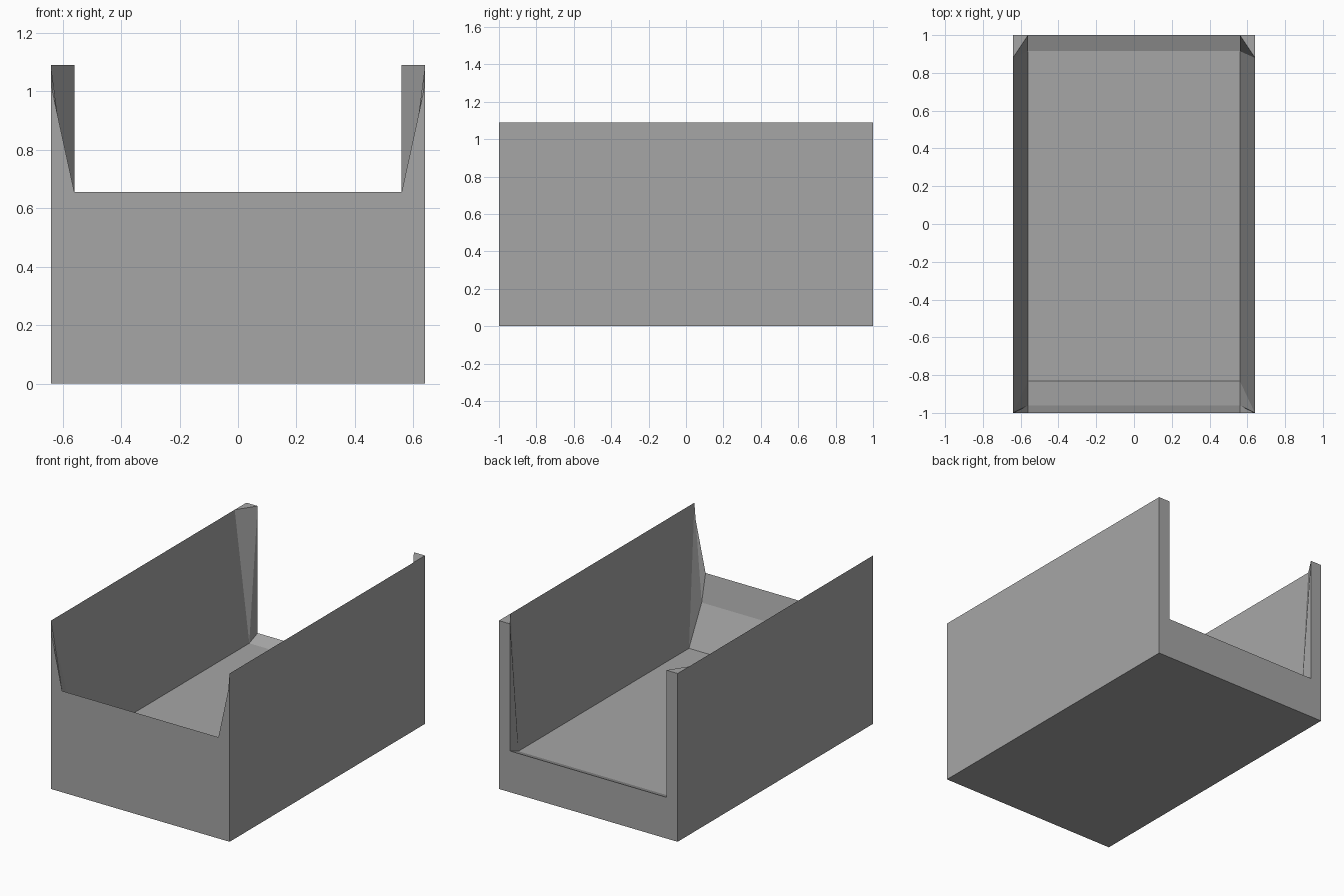
import bpy
import bmesh

cube = bpy.data.objects.get("Cube")
if cube:
    bpy.data.objects.remove(cube, do_unlink=True)

# Single grey material
grey = bpy.data.materials.new("plain grey")
grey.use_nodes = True
colour = (0.38, 0.38, 0.38, 1.0)
grey.diffuse_color = colour
bsdf = next(n for n in grey.node_tree.nodes if n.type == 'BSDF_PRINCIPLED')
bsdf.inputs["Base Color"].default_value = colour

HALF_W, INNER_W, HEIGHT = 0.64, 0.56, 1.09

# Channel profile along the length (y, z): front wall, floor, rear lip
profile = [(-1, 0.656), (-0.96, 0.48), (-0.83, 0.233), (0.915, 0.233), (1, 0.267)]

bm = bmesh.new()


def vert(x, y, z):
    return bm.verts.new((x, y, z))


def face(*verts):
    bm.faces.new(verts)


# Channel floor, one half
mid = [vert(0, y, z) for y, z in profile]
rim = [vert(INNER_W, y, z) for y, z in profile]
for i in range(len(profile) - 1):
    face(mid[i], rim[i], rim[i + 1], mid[i + 1])

# Outer block corners
mid_front, mid_back = vert(0, -1, 0), vert(0, 1, 0)
low_front, low_back = vert(HALF_W, -1, 0), vert(HALF_W, 1, 0)
top_front, top_back = vert(HALF_W, -1, HEIGHT), vert(HALF_W, 1, HEIGHT)

# Rear post and front shoulder points
post = vert(INNER_W, 1, HEIGHT)
taper = vert(HALF_W, 0.88, HEIGHT)
shoulder = vert(0.635, -1, 1.0)

# Outer faces
face(mid_front, low_front, top_front, shoulder, rim[0], mid[0])
face(mid_back, mid[4], rim[4], post, top_back, low_back)
face(mid_front, mid_back, low_back, low_front)
face(low_front, low_back, top_back, taper, top_front)
face(top_back, post, taper)

# Sloping inner wall with its flared ends
face(post, rim[4], rim[3])
face(post, rim[3], taper)
face(taper, rim[3], rim[2], top_front)
face(top_front, rim[2], rim[1])
face(top_front, rim[1], shoulder)
face(shoulder, rim[1], rim[0])

# Mirror to the other half and close the seam
bmesh.ops.mirror(bm, geom=bm.verts[:] + bm.edges[:] + bm.faces[:],
                 axis='X', merge_dist=0.0001)
bmesh.ops.remove_doubles(bm, verts=bm.verts[:], dist=0.0001)
bmesh.ops.recalc_face_normals(bm, faces=bm.faces[:])

mesh = bpy.data.meshes.new("channel_block")
bm.to_mesh(mesh)
bm.free()
mesh.materials.append(grey)
block = bpy.data.objects.new("channel_block", mesh)
bpy.context.collection.objects.link(block)
